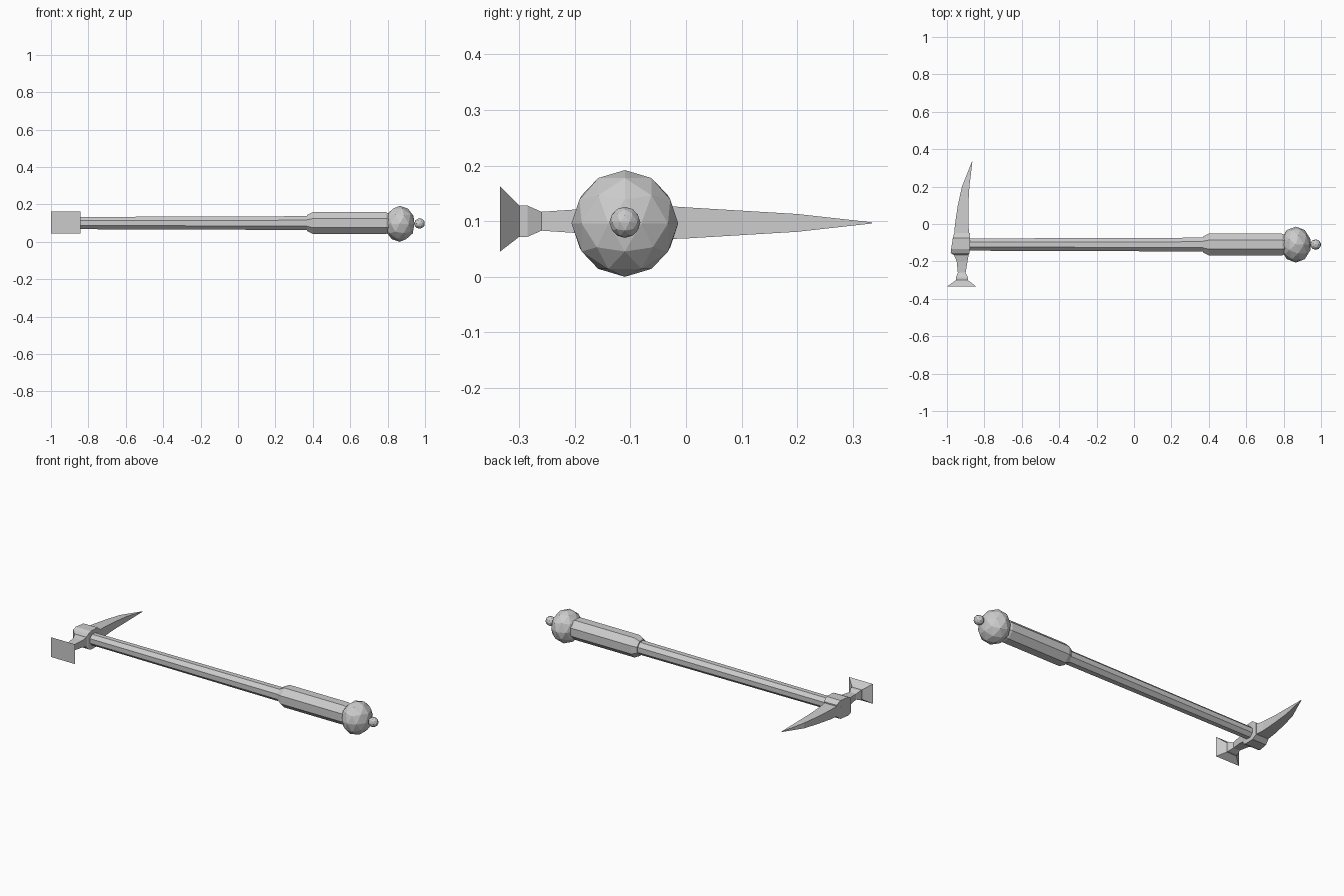
import bpy
import bmesh
from math import cos, sin, pi
from mathutils import Matrix

cube = bpy.data.objects.get("Cube")
if cube:
    bpy.data.objects.remove(cube)

AXIS_Y, AXIS_Z = -0.11, 0.1

steel = bpy.data.materials.new("grey_steel")
steel.use_nodes = True
GREY = (0.6, 0.6, 0.6, 1)
steel.diffuse_color = GREY
steel.node_tree.nodes["Principled BSDF"].inputs["Base Color"].default_value = GREY


def finish(name, bm):
    bmesh.ops.recalc_face_normals(bm, faces=bm.faces)
    mesh = bpy.data.meshes.new(name)
    bm.to_mesh(mesh)
    bm.free()
    mesh.materials.append(steel)
    obj = bpy.data.objects.new(name, mesh)
    bpy.context.collection.objects.link(obj)
    return obj


def loft(name, rings):
    """Skin a list of equal-length point rings and cap both ends."""
    bm = bmesh.new()
    loops = [[bm.verts.new(p) for p in ring] for ring in rings]
    for a, b in zip(loops, loops[1:]):
        for i in range(len(a)):
            j = (i + 1) % len(a)
            bm.faces.new((a[i], a[j], b[j], b[i]))
    bm.faces.new(loops[0])
    bm.faces.new(loops[-1])
    return finish(name, bm)


def round_ring(x, r, sides=8):
    return [(x, AXIS_Y + r * cos((i + 0.5) * 2 * pi / sides),
             AXIS_Z + r * sin((i + 0.5) * 2 * pi / sides)) for i in range(sides)]


def box_ring(y, x0, x1, half_z, z=AXIS_Z):
    return [(x0, y, z - half_z), (x1, y, z - half_z),
            (x1, y, z + half_z), (x0, y, z + half_z)]


def ball(name, x, z, size):
    bm = bmesh.new()
    bmesh.ops.create_icosphere(
        bm, subdivisions=2, radius=1,
        matrix=Matrix.Translation((x, AXIS_Y, z)) @ Matrix.Diagonal((*size, 1)))
    return finish(name, bm)


# Handle
loft("shaft", [round_ring(-0.97, 0.035), round_ring(0.4, 0.04)])
loft("grip", [round_ring(0.37, 0.047), round_ring(0.40, 0.063),
              round_ring(0.79, 0.063), round_ring(0.82, 0.05)])
ball("pommel", 0.865, 0.096, (0.082, 0.096, 0.096))
ball("pommel_knob", 0.971, 0.098, (0.029, 0.028, 0.028))

# Collar around the end of the shaft
loft("collar", [box_ring(-0.165, -0.965, -0.885, 0.03),
                box_ring(-0.155, -0.98, -0.88, 0.045),
                box_ring(-0.135, -0.978, -0.878, 0.055),
                box_ring(-0.075, -0.968, -0.876, 0.055),
                box_ring(-0.048, -0.962, -0.878, 0.035)])

# Hammer neck flaring to a square striking face
loft("hammer_head", [box_ring(-0.155, -0.967, -0.883, 0.03),
                     box_ring(-0.2, -0.948, -0.89, 0.021),
                     box_ring(-0.26, -0.942, -0.9, 0.017),
                     box_ring(-0.285, -0.952, -0.888, 0.028),
                     box_ring(-0.3, -0.952, -0.888, 0.028),
                     box_ring(-0.335, -1.0, -0.843, 0.059, 0.104)])

# Curved rear spike
loft("spike", [box_ring(-0.06, -0.962, -0.88, 0.031, 0.098),
               box_ring(0.0, -0.957, -0.886, 0.028, 0.097),
               box_ring(0.1, -0.942, -0.886, 0.022, 0.097),
               box_ring(0.2, -0.92, -0.88, 0.016, 0.097),
               box_ring(0.335, -0.866, -0.864, 0.001, 0.097)])
